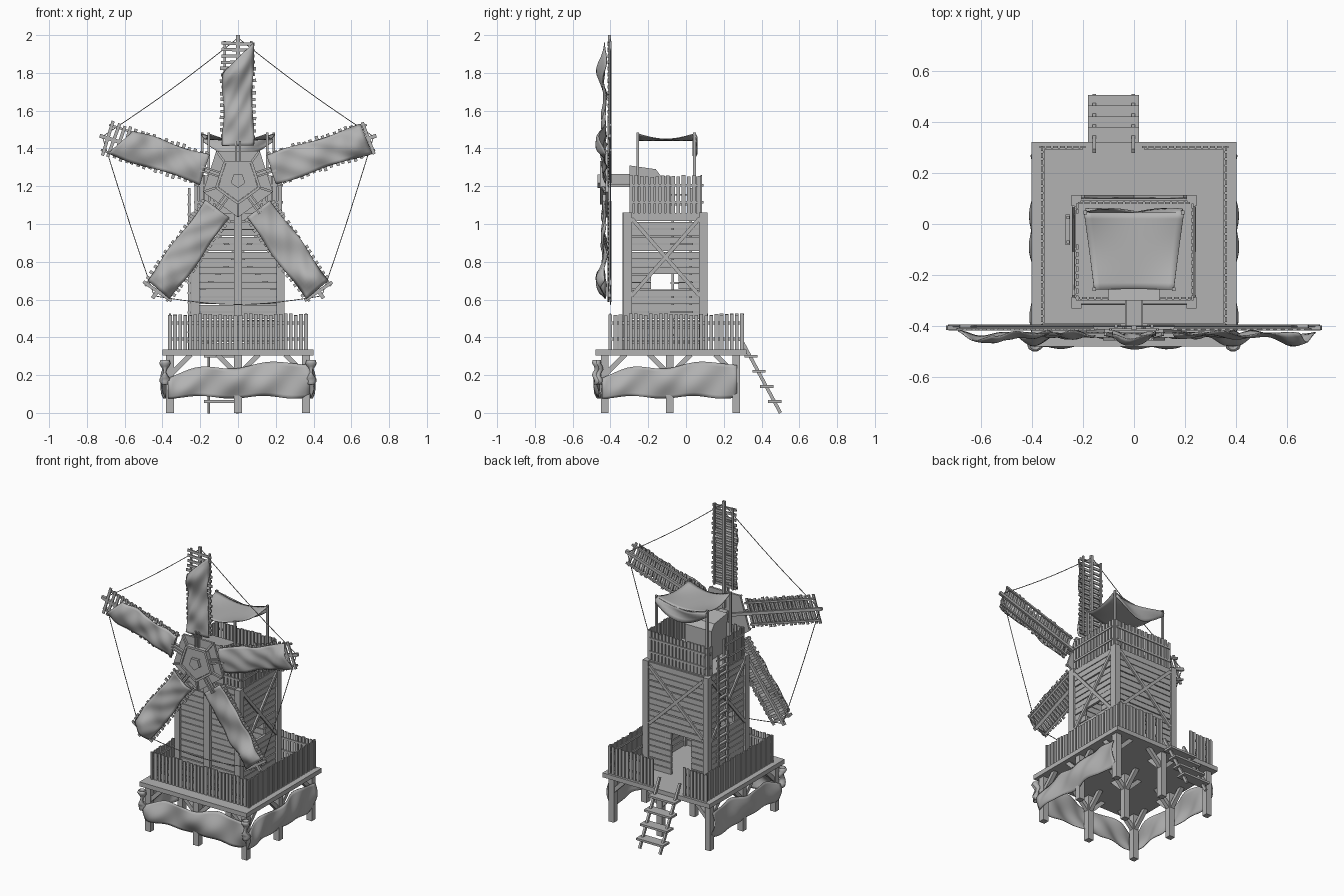
import bpy, bmesh, math, random
from mathutils import Vector, Matrix

random.seed(4)
cube = bpy.data.objects.get("Cube")
if cube:
    bpy.data.objects.remove(cube, do_unlink=True)

grey = bpy.data.materials.new("plain_grey")
grey.use_nodes = True
grey.diffuse_color = (0.45, 0.45, 0.45, 1)
grey.node_tree.nodes["Principled BSDF"].inputs["Base Color"].default_value = (0.45, 0.45, 0.45, 1)


class Part:
    """Collects boxes and beams into one named object."""
    def __init__(self, name):
        self.name, self.bm = name, bmesh.new()

    def box(self, x0, x1, y0, y1, z0, z1):
        mid = Vector((x0 + x1, y0 + y1, z0 + z1)) / 2
        size = Matrix.Diagonal((x1 - x0, y1 - y0, z1 - z0, 1))
        bmesh.ops.create_cube(self.bm, size=1, matrix=Matrix.Translation(mid) @ size)

    def beam(self, p, q, wide, thick, side=(0, 1, 0)):
        # thick is measured along the side direction
        p, q = Vector(p), Vector(q)
        az = (q - p).normalized()
        ax = Vector(side).cross(az).normalized()
        rot = Matrix((ax, az.cross(ax), az)).transposed().to_4x4()
        size = Matrix.Diagonal((wide, thick, (q - p).length, 1))
        bmesh.ops.create_cube(self.bm, size=1, matrix=Matrix.Translation((p + q) / 2) @ rot @ size)

    def prism(self, points, offset):
        # closed outline extruded along an offset
        face = self.bm.faces.new([self.bm.verts.new(p) for p in points])
        top = bmesh.ops.extrude_face_region(self.bm, geom=[face])["geom"]
        moved = [v for v in top if isinstance(v, bmesh.types.BMVert)]
        bmesh.ops.translate(self.bm, verts=moved, vec=offset)

    def done(self, smooth=False):
        bmesh.ops.recalc_face_normals(self.bm, faces=self.bm.faces[:])
        mesh = bpy.data.meshes.new(self.name)
        self.bm.to_mesh(mesh)
        self.bm.free()
        mesh.materials.append(grey)
        for f in mesh.polygons:
            f.use_smooth = smooth
        obj = bpy.data.objects.new(self.name, mesh)
        bpy.context.collection.objects.link(obj)
        return obj


def cloth(name, shape, nu=24, nv=10):
    part = Part(name)
    grid = [[part.bm.verts.new(shape(i / nu, j / nv)) for j in range(nv + 1)] for i in range(nu + 1)]
    for a, b in zip(grid, grid[1:]):
        for j in range(nv):
            part.bm.faces.new((a[j], b[j], b[j + 1], a[j + 1]))
    part.done(True).modifiers.new("thickness", "SOLIDIFY").thickness = 0.004


def fence(name, runs, z, height, step=0.027):
    # upright pickets with two thin rails along each run
    part = Part(name)
    for a, b in runs:
        a, b = Vector((*a, z)), Vector((*b, z))
        along = (b - a).normalized()
        side = along.cross(Vector((0, 0, 1)))
        n = max(1, round((b - a).length / step))
        for i in range(n + 1):
            p = a.lerp(b, i / n)
            top = height + random.uniform(-0.008, 0.004)
            part.beam(p, p + Vector((0, 0, top)), 0.019, 0.008, side)
        for h in (0.3, 0.75):
            lift = Vector((0, 0, height * h)) - side * 0.007
            part.beam(a + lift, b + lift, 0.014, 0.006, side)
    part.done()


# Platform with posts and diagonal braces
deck = Part("platform")
deck.box(-0.4, 0.4, -0.48, 0.32, 0.305, 0.335)
deck.done()
posts, braces = Part("platform_posts"), Part("post_braces")
xs, ys = (-0.36, 0, 0.36), (-0.43, -0.085, 0.265)
for x in xs:
    for y in ys:
        posts.box(x - 0.02, x + 0.02, y - 0.02, y + 0.02, 0, 0.31)
        for dx, dy in ((1, 0), (-1, 0), (0, 1), (0, -1)):
            ex, ey = x + dx * 0.11, y + dy * 0.11
            if abs(ex) < 0.38 and -0.45 < ey < 0.29:
                braces.beam((x, y, 0.2), (ex, ey, 0.31), 0.026, 0.026, (dy, dx, 0))
posts.done()
braces.done()
fence("lower_railing", [((-0.36, -0.4), (0.36, -0.4)), ((0.36, -0.4), (0.36, 0.295)),
                        ((0.36, 0.302), (0.04, 0.302)), ((-0.2, 0.302), (-0.36, 0.302)),
                        ((-0.36, 0.295), (-0.36, -0.4))], 0.335, 0.188)

# Entry stairs
stairs = Part("entry_stairs")
for x in (-0.155, -0.003):
    stairs.beam((x, 0.5, 0), (x, 0.285, 0.4), 0.018, 0.014, (1, 0, 0))
for i in range(4):
    y, z = 0.47 - i * 0.042, 0.06 + i * 0.08
    stairs.box(-0.18, 0.02, y - 0.035, y + 0.035, z - 0.007, z + 0.007)
stairs.done()

# Cloth skirts hung on three sides of the posts
def skirt_height(u, v):
    top = 0.2 + 0.07 * math.sin(u * 2.2) + 0.012 * math.sin(u * 9)
    return 0.075 + 0.015 * math.sin(u * 7) ** 2 + v * (top - 0.09)

def folds(u, v):
    return 0.012 * math.sin(u * 11 + v * 3) + 0.007 * math.sin(u * 23 - v * 5) + 0.018 * math.sin(v * math.pi)

cloth("front_skirt", lambda u, v: (-0.37 + 0.75 * u, -0.458 - folds(u, v), skirt_height(u, v)), 32)
for s, label in ((1, "left_skirt"), (-1, "right_skirt")):
    cloth(label, lambda u, v: (s * (0.385 + folds(u, v) * 0.8), -0.445 + 0.715 * u, skirt_height(u, v)), 32)
    # gathered corner bundle
    cloth(label + "_knot", lambda u, v: (
        s * 0.387 + (0.018 + 0.012 * math.sin(u * 9)) * math.cos(v * math.tau),
        -0.468 + 0.024 * math.sin(v * math.tau) + 0.008 * math.sin(u * 12), 0.15 + 0.13 * u), 8, 10)

# Tower frame and plank walls with window and door openings
frame = Part("tower_frame")
for x in (-0.225, 0.225):
    for y in (-0.308, 0.092):
        frame.box(x - 0.02, x + 0.02, y - 0.022, y + 0.022, 0.335, 1.062)
frame.box(-0.022, 0.022, -0.335, -0.3, 0.335, 1.062)
frame.box(-0.23, 0.23, -0.31, 0.095, 1.035, 1.058)
frame.done()
planks = Part("tower_planks")
walls = [("x", 0.225, -0.29, 0.075, (-0.185, -0.04, 0.65, 0.74)),
         ("x", -0.225, -0.29, 0.075, (-0.185, -0.04, 0.65, 0.74)),
         ("y", 0.095, -0.21, 0.21, (-0.11, 0.04, 0.3, 0.62)),
         ("y", -0.308, -0.21, 0.21, None)]
for axis, pos, a, b, hole in walls:
    for k in range(18):
        z = 0.336 + 0.04 * k
        cut = hole and hole[2] < z + 0.018 < hole[3]
        for p, q in ((a, hole[0]), (hole[1], b)) if cut else ((a, b),):
            t = 0.007 + random.uniform(-0.002, 0.002)
            top = z + random.uniform(0.034, 0.037)
            if axis == "x":
                planks.box(pos - t, pos + t, p, q, z, top)
            else:
                planks.box(p, q, pos - t, pos + t, z, top)
planks.done()
cross = Part("cross_braces")
for s in (1, -1):
    for x in (0.237, -0.237):
        cross.beam((x, -0.108 - 0.18 * s, 0.62), (x, -0.108 + 0.18 * s, 1.03), 0.02, 0.012, (1, 0, 0))
    cross.beam((-0.2 * s, 0.107, 0.64), (0.2 * s, 0.107, 1.03), 0.02, 0.012)
cross.done()

# Side ladder up to the roof deck
ladder = Part("side_ladder")
for y in (-0.07, 0.025):
    ladder.box(-0.264, -0.252, y - 0.006, y + 0.006, 0.335, 1.19)
for i in range(16):
    z = 0.37 + i * 0.052
    ladder.box(-0.268, -0.25, -0.082, 0.037, z, z + 0.01)
ladder.done()

# Roof railing
fence("roof_railing", [((-0.06, -0.29), (-0.22, -0.29)), ((-0.222, -0.29), (-0.222, -0.09)),
                       ((-0.222, 0.05), (-0.222, 0.07)), ((-0.21, 0.082), (0.21, 0.082)),
                       ((0.228, 0.07), (0.228, -0.29)), ((0.22, -0.29), (0.06, -0.29))], 1.055, 0.2)

# Shaft housing and shaft
housing = Part("shaft_housing")
housing.prism([(-0.1, y, z) for y, z in ((-0.3, 1.05), (-0.13, 1.05), (-0.13, 1.25), (-0.16, 1.29), (-0.3, 1.31))],
              (0.2, 0, 0))
housing.done()
shaft = Part("shaft")
shaft.box(-0.03, 0.03, -0.45, -0.25, 1.215, 1.265)
shaft.box(-0.035, 0.035, -0.44, -0.28, 1.195, 1.212)
shaft.done()

# Roof canopy on four poles
poles = Part("canopy_poles")
for s in (1, -1):
    poles.beam((s * 0.155, -0.255, 1.055), (s * 0.155, -0.255, 1.485), 0.014, 0.014)
    poles.beam((s * 0.19, 0.045, 1.055), (s * 0.19, 0.045, 1.485), 0.014, 0.014)
poles.done()

def canopy(u, v):
    sag = 0.045 * math.sin(math.pi * u) + 0.035 * math.sin(math.pi * v) * (1 - math.sin(math.pi * u))
    return ((u - 0.5) * (0.31 + 0.08 * v), -0.255 + 0.3 * v, 1.48 - sag * 0.8)

cloth("canopy", canopy, 14, 12)
cloth("canopy_flap", lambda u, v: ((u - 0.5) * 0.38, 0.05 + 0.012 * math.sin(v * 3 + u * 6),
      1.478 - 0.036 * math.sin(math.pi * u) - v * (0.04 + 0.05 * math.sin(math.pi * u))), 14, 4)

# Five sails around the hub
HUB = 1.23

def polar(angle, r, t, y):
    c, s = math.cos(angle), math.sin(angle)
    return Vector((r * c + t * s, y, HUB + r * s - t * c))

def pentagon(r, y):
    return [polar(math.radians(54 + 72 * i), r, 0, y) for i in range(5)]

lattice, tips = Part("sail_lattice"), []
cloth_ends = [(0.71, 0.72), (0.57, 0.73), (0.7, 0.61), (0.72, 0.71), (0.71, 0.72)]
for n, (end_a, end_b) in enumerate(cloth_ends):
    ang = math.radians(18 + 72 * n)
    tips.append(polar(ang, 0.755, 0, -0.4))
    lattice.beam(polar(ang, 0.05, 0, -0.405), polar(ang, 0.77, 0, -0.405), 0.02, 0.018)
    for t in (-0.07, 0.07):
        lattice.beam(polar(ang, 0.19, t, -0.4), polar(ang, 0.74, t, -0.4), 0.012, 0.012)
    for i in range(17):
        r, skew = 0.2 + i * 0.0328, random.uniform(-0.004, 0.004)
        w = 0.092 + random.uniform(-0.006, 0.006)
        lattice.beam(polar(ang, r + skew, -w, -0.412), polar(ang, r - skew, w, -0.412), 0.017, 0.008)

    def sail(u, v, ang=ang, n=n, end_a=end_a, end_b=end_b):
        r = 0.185 + u * (end_a + (end_b - end_a) * v - 0.185)
        puff = math.sin(math.pi * v) * (0.012 + 0.035 * math.exp(-((u - 0.88) / 0.12) ** 2))
        ripple = 0.007 * math.sin(u * 13 + n * 2 + v * 4) + 0.004 * math.sin(v * 9 - u * 21)
        return polar(ang, r, (v - 0.5) * (0.16 + 0.012 * math.sin(u * 8 + n)), -0.43 - puff - ripple)

    cloth("sail_cloth_%d" % (n + 1), sail, 28, 10)
lattice.done()

# Hub plates and spoke clamps
hub = Part("hub")
hub.prism(pentagon(0.195, -0.425), (0, 0.014, 0))
hub.prism(pentagon(0.11, -0.448), (0, 0.024, 0))
hub.prism(pentagon(0.04, -0.468), (0, 0.022, 0))
for n in range(5):
    ang = math.radians(18 + 72 * n)
    for t in (-0.011, 0.011):
        hub.beam(polar(ang, 0.08, t, -0.435), polar(ang, 0.21, t, -0.435), 0.01, 0.016)
    a, b = pentagon(0.12, -0.44)[n], pentagon(0.12, -0.44)[(n + 1) % 5]
    hub.beam(a, b, 0.014, 0.03)
    hub.beam(a, pentagon(0.19, -0.43)[n], 0.012, 0.014)
hub.done()

# Ropes between the sail tips
curve = bpy.data.curves.new("tip_ropes", "CURVE")
curve.dimensions, curve.bevel_depth, curve.bevel_resolution = "3D", 0.0025, 1
for n in range(5):
    a, b = tips[n], tips[(n + 1) % 5]
    sag = 0.045 if n == 3 else 0.015
    spline = curve.splines.new("POLY")
    spline.points.add(12)
    for i, pt in enumerate(spline.points):
        p = a.lerp(b, i / 12) - Vector((0, 0, sag * math.sin(math.pi * i / 12)))
        pt.co = (*p, 1)
curve.materials.append(grey)
bpy.context.collection.objects.link(bpy.data.objects.new("tip_ropes", curve))
